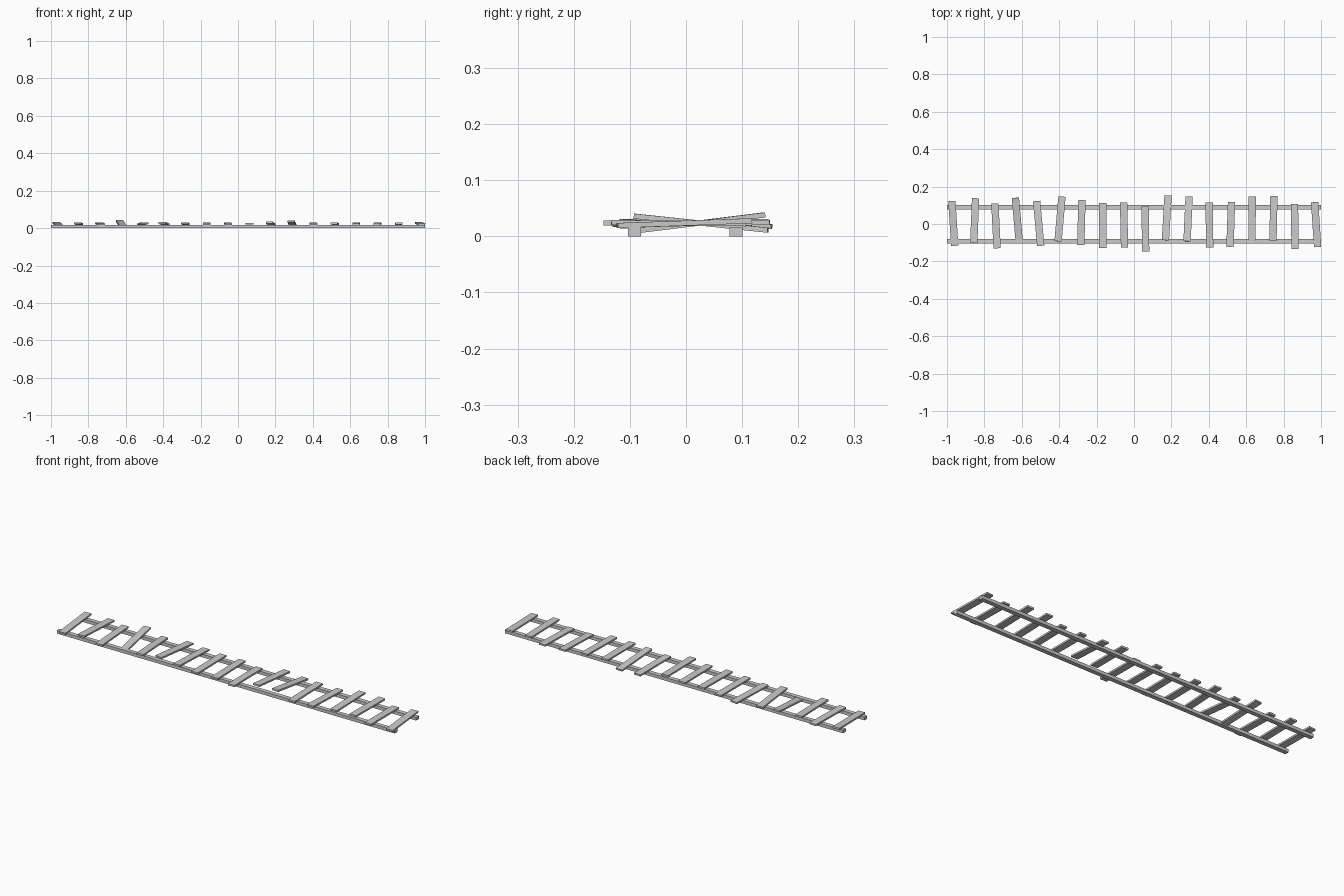
import bpy
from math import radians, atan2
from mathutils import Euler


def box(name, size, loc, rot=(0, 0, 0)):
    bpy.ops.mesh.primitive_cube_add(size=1, location=loc, rotation=rot)
    o = bpy.context.object
    o.name = name
    o.scale = size
    return o


# two long rails
for name, y in (("rail_front", -0.092), ("rail_back", 0.089)):
    box(name, (2.0, 0.023, 0.017), (0, y, 0.0085))

# loose planks: (centre y, x drift from front end to back end, pitch in degrees)
planks = [
    (0.003, -0.015, 2.5), (0.018, 0.010, -1), (-0.010, -0.012, 1),
    (0.021, -0.021, 7), (0.003, -0.022, -1.5), (0.027, 0.021, -2),
    (0.008, 0.006, -1), (-0.008, 0.0, 0.7), (-0.005, -0.005, 0.5),
    (-0.027, -0.003, 0), (0.033, 0.014, -3), (0.027, 0.011, -6),
    (-0.005, -0.003, 0.7), (-0.003, 0.008, -0.5), (0.027, 0.001, 1.5),
    (0.029, 0.005, 0.5), (-0.013, -0.003, -0.5), (-0.003, -0.016, 2),
]
LENGTH = 0.24
for i, (y, drift, pitch) in enumerate(planks):
    x = -0.966 + i * 0.1141
    rot = Euler((radians(pitch), 0, -atan2(drift, LENGTH)))
    box(f"plank_{i + 1}", (0.039, LENGTH, 0.009), (x, y, 0.0235), rot)
